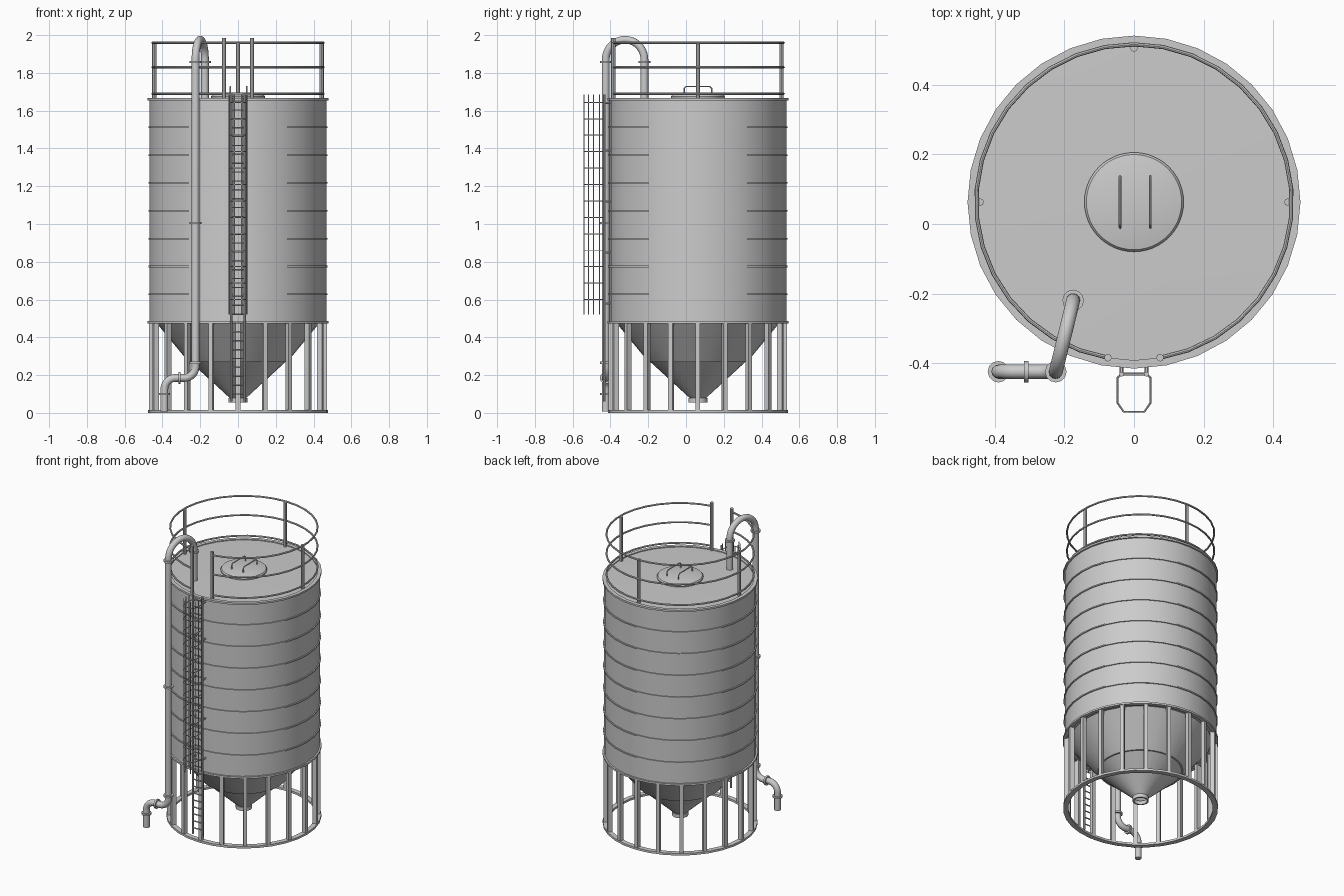
import bpy, bmesh
from math import sin, cos, pi, radians
from mathutils import Vector, Matrix

if "Cube" in bpy.data.objects:
    bpy.data.objects.remove(bpy.data.objects["Cube"])

CY = 0.063                      # silo axis
R = 0.468                       # tank radius
BASE, TOP = 0.48, 1.66          # tank bottom and top

grey = bpy.data.materials.new("galvanised grey")
grey.use_nodes = True
grey.diffuse_color = (0.6, 0.6, 0.6, 1)
grey.node_tree.nodes["Principled BSDF"].inputs["Base Color"].default_value = (0.6, 0.6, 0.6, 1)
parts = []


def add_object(name, bm):
    bmesh.ops.recalc_face_normals(bm, faces=bm.faces)
    mesh = bpy.data.meshes.new(name)
    bm.to_mesh(mesh)
    bm.free()
    mesh.materials.append(grey)
    obj = bpy.data.objects.new(name, mesh)
    bpy.context.collection.objects.link(obj)
    parts.append(obj)
    return obj


def lathe(name, profiles, sides=32, centre=(0, CY)):
    """Revolve (radius, height) outlines about a vertical axis."""
    bm = bmesh.new()
    for profile in profiles:
        verts = [bm.verts.new((r, 0, z)) for r, z in profile]
        edges = [bm.edges.new(pair) for pair in zip(verts, verts[1:])]
        bmesh.ops.spin(bm, geom=verts + edges, cent=(0, 0, 0), axis=(0, 0, 1),
                       angle=2 * pi, steps=sides, use_duplicate=False)
    bmesh.ops.remove_doubles(bm, verts=bm.verts, dist=0.0002)
    bmesh.ops.translate(bm, verts=bm.verts, vec=(centre[0], centre[1], 0))
    return add_object(name, bm)


def hoop(inner, outer, low, high):
    return [(inner, low), (outer, low), (outer, high), (inner, high), (inner, low)]


def tubes(name, paths, radius, resolution=2):
    """Round bars along a list of paths, turned into one mesh."""
    curve = bpy.data.curves.new(name, "CURVE")
    curve.dimensions = "3D"
    curve.bevel_depth = radius
    curve.bevel_resolution = resolution
    curve.use_fill_caps = True
    for path in paths:
        spline = curve.splines.new("POLY")
        spline.points.add(len(path) - 1)
        for point, co in zip(spline.points, path):
            point.co = (*co, 1)
    temp = bpy.data.objects.new(name + " path", curve)
    bpy.context.collection.objects.link(temp)
    bpy.context.view_layer.update()
    mesh = bpy.data.meshes.new_from_object(temp.evaluated_get(bpy.context.evaluated_depsgraph_get()))
    bpy.data.objects.remove(temp)
    mesh.name = name
    mesh.materials.clear()
    mesh.materials.append(grey)
    obj = bpy.data.objects.new(name, mesh)
    bpy.context.collection.objects.link(obj)
    parts.append(obj)


def bend(centre, start, end, sweep=90, steps=10):
    """Arc points from direction start towards direction end."""
    c, a, b = Vector(centre), Vector(start), Vector(end)
    angles = [radians(sweep) * i / steps for i in range(steps + 1)]
    return [c + a * cos(t) + b * sin(t) for t in angles]


def around(radius, angle, z):
    return (radius * sin(angle), CY - radius * cos(angle), z)


# Tank shell with its flat roof and underside
lathe("tank", [[(0.43, BASE), (R, BASE), (R, TOP), (0.14, TOP + 0.006), (0, TOP + 0.006)]])

# Stiffening bands, rim and bottom ring
pitch = (TOP - BASE) / 8
lathe("tank_bands", [hoop(R - 0.01, 0.475, BASE + i * pitch - 0.004, BASE + i * pitch + 0.004)
                     for i in range(1, 8)])
lathe("tank_rims", [hoop(0.455, 0.479, z - 0.006, z + 0.006) for z in (BASE, TOP)])
lathe("base_ring", [hoop(0.445, 0.477, 0, 0.014)])

# Hopper in two overlapping cones, with outlet
lathe("hopper", [[(0.435, BASE), (0.262, 0.27), (0.252, 0.27), (0.045, 0.08)]])
lathe("outlet", [[(0.04, 0.08), (0.05, 0.08), (0.05, 0.055), (0.04, 0.055), (0.04, 0.08)]])

# Support legs
bm = bmesh.new()
COUNT = 20
for i in range(COUNT):
    place = (Matrix.Translation((0, CY, 0)) @ Matrix.Rotation(2 * pi * i / COUNT, 4, "Z")
             @ Matrix.Translation((0.458, 0, BASE / 2)) @ Matrix.Diagonal((0.028, 0.024, BASE, 1)))
    bmesh.ops.create_cube(bm, size=1, matrix=place)
add_object("support_legs", bm)

# Roof hatch with two handles
lathe("hatch", [[(0.14, TOP), (0.143, 1.675), (0.137, 1.683), (0.09, 1.692), (0, 1.696)]], 48)
tubes("hatch_handles", [[(x, -0.01, 1.68), (x, -0.01, 1.718), (x, 0.0, 1.728), (x, 0.125, 1.728),
                         (x, 0.137, 1.718), (x, 0.137, 1.68)] for x in (-0.04, 0.047)], 0.004)

# Guard rail, open at the ladder
gap = radians(9.5)
STEPS = 32
sweep = [gap + (2 * pi - 2 * gap) * i / STEPS for i in range(STEPS + 1)]
tubes("guard_rails", [[around(0.454, a, z) for a in sweep] for z in (1.69, 1.83, 1.96)], 0.006)
posts = [(a, 0.443, 1.96) for a in (pi / 2, pi, 3 * pi / 2)] + [(a, 0.454, 1.985) for a in (gap, -gap)]
tubes("guard_posts", [[around(r, a, TOP), around(r, a, z)] for a, r, z in posts], 0.011)

# Fill pipe: ground elbow, long riser, arch over the rim and drop to the roof
PY = -0.425
riser, drop = Vector((-0.225, PY, 1.87)), Vector((-0.175, -0.22, 1.87))
half = (drop - riser) / 2
foot = bend((-0.33, PY, 0.125), (-0.06, 0, 0), (0, 0, 0.06))
rise = bend((-0.285, PY, 0.245), (0, 0, -0.06), (0.06, 0, 0))
arch = bend((riser + drop) / 2, -half, (0, 0, half.length), 180, 20)
tubes("fill_pipe", [[Vector((-0.39, PY, 0.008))] + foot + rise + arch
                    + [Vector((drop.x, drop.y, TOP))]], 0.0205, 4)

# Pipe flanges
up, side = Vector((0, 0, 0.006)), Vector((0.006, 0, 0))
joints = [((-0.39, PY, 0.1), up), ((-0.31, PY, 0.185), side), ((-0.225, PY, 0.265), up),
          ((-0.225, PY, 1.005), up), (riser - 2 * up, up), (drop - 2 * up, up)]
tubes("pipe_flanges", [[Vector(p) - d, Vector(p) + d] for p, d in joints], 0.031, 4)

# Ladder
LY = -0.432
tubes("ladder_rails", [[(s * 0.036, LY, 0.06), (s * 0.036, LY, 1.685)] for s in (-1, 1)], 0.007)
tubes("ladder_rungs", [[(-0.036, LY, 0.1 + 0.047 * i), (0.036, LY, 0.1 + 0.047 * i)]
                       for i in range(34)], 0.004, 1)
tubes("ladder_brackets", [[(s * 0.036, LY, z), (s * 0.036, -0.4, z)] for s in (-1, 1)
                          for z in (0.58, 0.85, 1.12, 1.39, 1.64)], 0.006, 1)

# Safety cage: chamfered hoops and upright bars
half_hoop = [(0.036, LY), (0.047, LY - 0.01), (0.047, -0.515), (0.03, -0.54)]
outline = half_hoop + [(-x, y) for x, y in reversed(half_hoop)]
tubes("cage_hoops", [[(x, y, 0.6 + 0.087 * i) for x, y in outline] for i in range(13)], 0.003, 1)
uprights = [(0.047, -0.458), (0.047, -0.49), (0.045, -0.517), (0.02, -0.54)]
tubes("cage_bars", [[(s * x, y, 0.52), (s * x, y, 1.685)] for s in (-1, 1) for x, y in uprights], 0.003, 1)

# Smooth the round parts, keep edges crisp
bpy.ops.object.select_all(action="DESELECT")
for obj in parts:
    obj.select_set(True)
bpy.context.view_layer.objects.active = parts[0]
bpy.ops.object.shade_smooth_by_angle(angle=radians(35))
